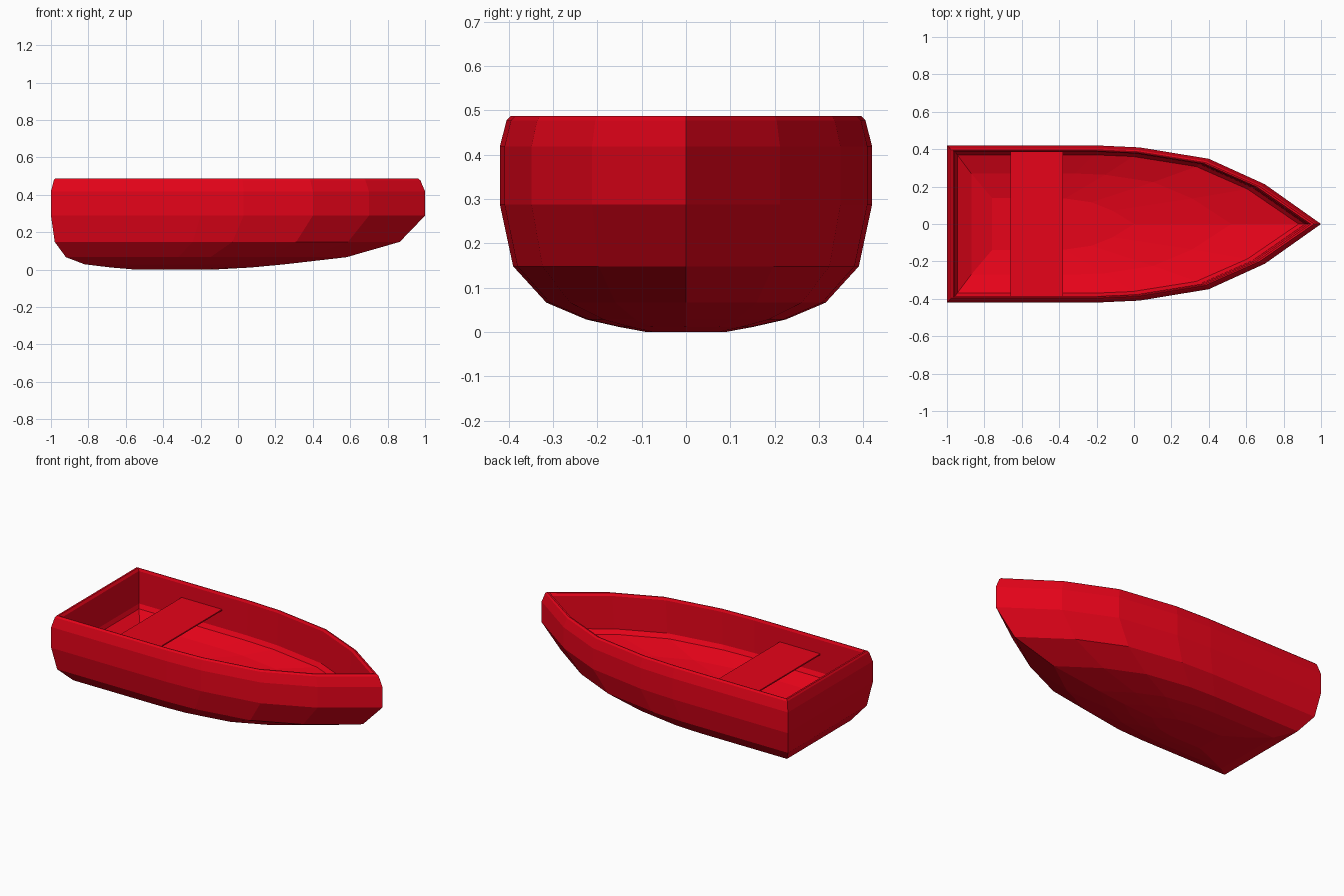
import bpy, bmesh

if "Cube" in bpy.data.objects:
    bpy.data.objects.remove(bpy.data.objects["Cube"])

red = bpy.data.materials.new("red_paint")
red.diffuse_color = (0.8, 0.001, 0.01, 1)
red.use_nodes = True
red.node_tree.nodes["Principled BSDF"].inputs["Base Color"].default_value = red.diffuse_color

# Plan outline of one side: fraction of length from stern, fraction of half width
HALF = [(0, 1), (0.4, 1), (0.515, 0.975), (0.7, 0.83), (0.85, 0.505)]

# Hull levels: stern x, bow x, half width, z (keel, up the outside, over the rim, down the inside)
LEVELS = [
    (-0.55, -0.13, 0.09, 0.0),
    (-0.68, 0.07, 0.15, 0.011),
    (-0.82, 0.25, 0.225, 0.028),
    (-0.92, 0.58, 0.315, 0.066),
    (-0.98, 0.865, 0.39, 0.148),
    (-1.0, 1.0, 0.42, 0.288),
    (-1.0, 1.0, 0.42, 0.418),
    (-0.985, 0.975, 0.405, 0.477),
    (-0.978, 0.963, 0.396, 0.487),
    (-0.967, 0.945, 0.392, 0.487),
    (-0.957, 0.93, 0.386, 0.472),
    (-0.955, 0.915, 0.385, 0.270),
    (-0.945, 0.88, 0.370, 0.245),
    (-0.87, 0.52, 0.27, 0.205),
    (-0.76, 0.0, 0.14, 0.175),
]


def finish(bm, name):
    bmesh.ops.recalc_face_normals(bm, faces=bm.faces)
    mesh = bpy.data.meshes.new(name)
    bm.to_mesh(mesh)
    bm.free()
    mesh.materials.append(red)
    obj = bpy.data.objects.new(name, mesh)
    bpy.context.collection.objects.link(obj)
    return obj


def ring(bm, stern, bow, half, z):
    length = bow - stern
    left = [(stern + t * length, w * half, z) for t, w in HALF]
    right = [(x, -y, z) for x, y, z in reversed(left)]
    return [bm.verts.new(p) for p in left + [(bow, 0, z)] + right]


# Hull: one continuous shell lofted through the levels
bm = bmesh.new()
rings = [ring(bm, *level) for level in LEVELS]
for a, b in zip(rings, rings[1:]):
    n = len(a)
    for i in range(n):
        j = (i + 1) % n
        bm.faces.new((a[i], a[j], b[j], b[i]))
bm.faces.new(rings[0])
bm.faces.new(rings[-1])
finish(bm, "hull")

# Seat: thin plank across the hull
bm = bmesh.new()
bmesh.ops.create_cube(bm, size=1)
bmesh.ops.scale(bm, vec=(0.28, 0.77, 0.008), verts=bm.verts)
bmesh.ops.translate(bm, vec=(-0.52, 0, 0.383), verts=bm.verts)
finish(bm, "seat")
